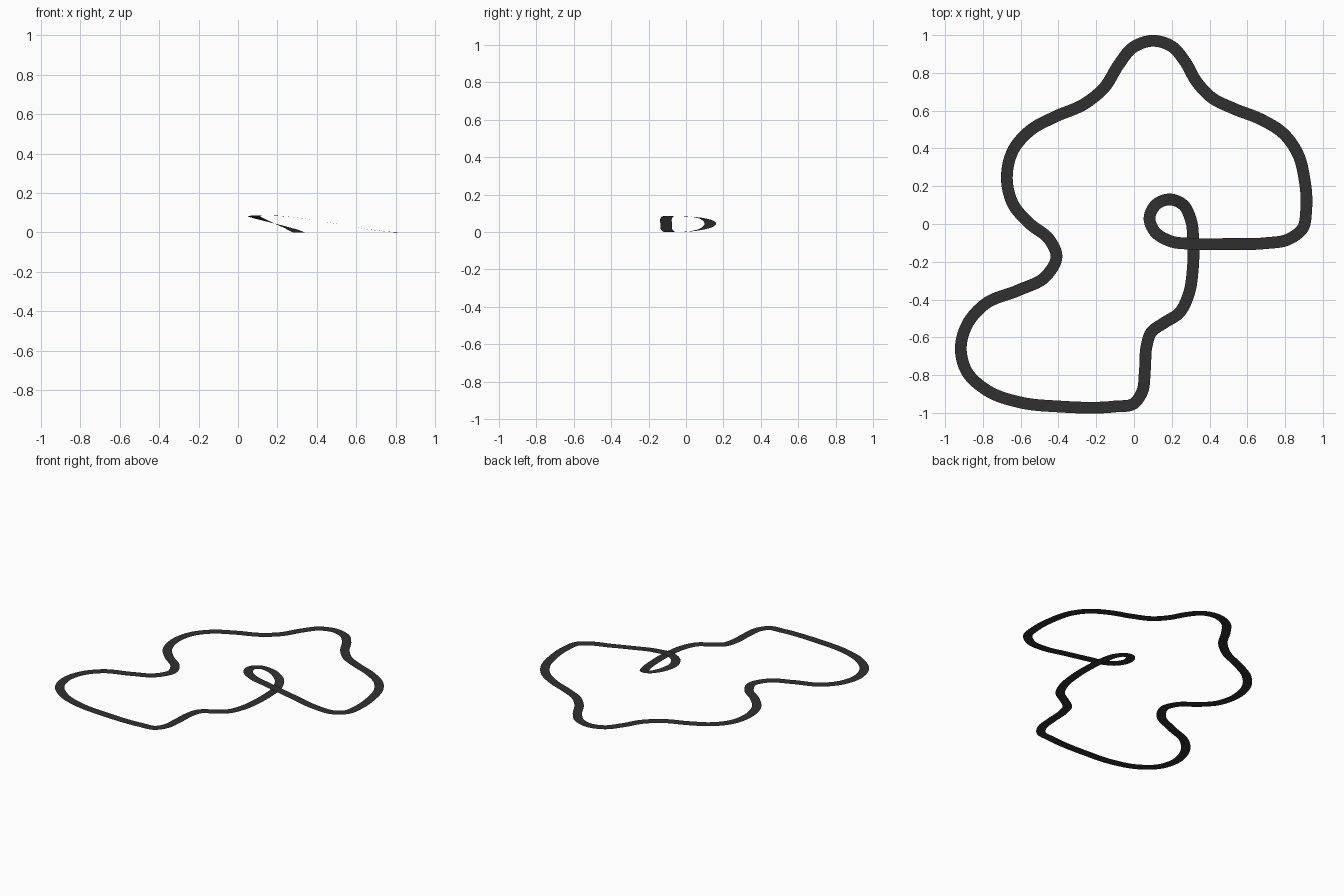
import bpy, bmesh
from mathutils import Vector

HALF_WIDTH = 0.031
STEPS = 8

# Centre line of the circuit, clockwise from the top; third value is height
path = [
    (0.10, 0.97), (0.20, 0.94), (0.27, 0.86), (0.33, 0.755), (0.41, 0.67),
    (0.53, 0.61), (0.67, 0.555), (0.795, 0.475), (0.868, 0.37), (0.902, 0.24),
    (0.912, 0.08), (0.892, -0.025), (0.82, -0.08), (0.69, -0.102, 0.012),
    # ramp, bridge and small loop
    (0.50, -0.106, 0.044), (0.31, -0.105, 0.074), (0.19, -0.09, 0.085),
    (0.11, -0.04, 0.086), (0.082, 0.03, 0.082), (0.117, 0.103, 0.068),
    (0.19, 0.13, 0.044), (0.262, 0.10, 0.02), (0.30, 0.025, 0.004),
    (0.314, -0.10), (0.311, -0.24), (0.29, -0.37), (0.24, -0.47),
    (0.16, -0.523), (0.09, -0.575), (0.066, -0.65), (0.058, -0.77),
    (0.038, -0.90), (0, -0.95), (-0.10, -0.966), (-0.40, -0.966),
    (-0.60, -0.945), (-0.78, -0.88), (-0.886, -0.78), (-0.917, -0.66),
    (-0.882, -0.53), (-0.79, -0.425), (-0.61, -0.35), (-0.47, -0.28),
    (-0.41, -0.17), (-0.45, -0.08), (-0.55, 0.0), (-0.64, 0.105),
    (-0.673, 0.24), (-0.64, 0.39), (-0.55, 0.495), (-0.42, 0.567),
    (-0.26, 0.637), (-0.155, 0.725), (-0.08, 0.845), (-0.005, 0.935),
]
pts = [Vector((p[0], p[1], p[2] if len(p) > 2 else 0)) for p in path]
n = len(pts)


def spline(p0, p1, p2, p3, t):
    """Smooth curve from p1 to p2, with tangents weighted by point spacing."""
    a, b, c = (p1 - p0).length, (p2 - p1).length, (p3 - p2).length
    m1 = ((p1 - p0) / a * b + (p2 - p1) / b * a) / (a + b) * b
    m2 = ((p2 - p1) / b * c + (p3 - p2) / c * b) / (b + c) * b
    return ((2*t**3 - 3*t**2 + 1) * p1 + (t**3 - 2*t**2 + t) * m1
            + (3*t**2 - 2*t**3) * p2 + (t**3 - t**2) * m2)


line = [spline(pts[i - 1], pts[i], pts[(i + 1) % n], pts[(i + 2) % n], s / STEPS)
        for i in range(n) for s in range(STEPS)]
for p in line:
    p.z = max(p.z, 0)

# Flat road ribbon, level across its width
bm = bmesh.new()
rows = []
for i, p in enumerate(line):
    d = line[(i + 1) % len(line)] - line[i - 1]
    side = Vector((-d.y, d.x, 0)).normalized() * HALF_WIDTH
    rows.append((bm.verts.new(p + side), bm.verts.new(p - side)))
for i, (l0, r0) in enumerate(rows):
    l1, r1 = rows[(i + 1) % len(rows)]
    bm.faces.new((l0, r0, r1, l1)).smooth = True

mesh = bpy.data.meshes.new("race_track")
bm.to_mesh(mesh)
bm.free()
track = bpy.data.objects.new("race_track", mesh)
bpy.context.collection.objects.link(track)

asphalt = bpy.data.materials.new("asphalt")
asphalt.diffuse_color = (0.03, 0.03, 0.03, 1)
mesh.materials.append(asphalt)
